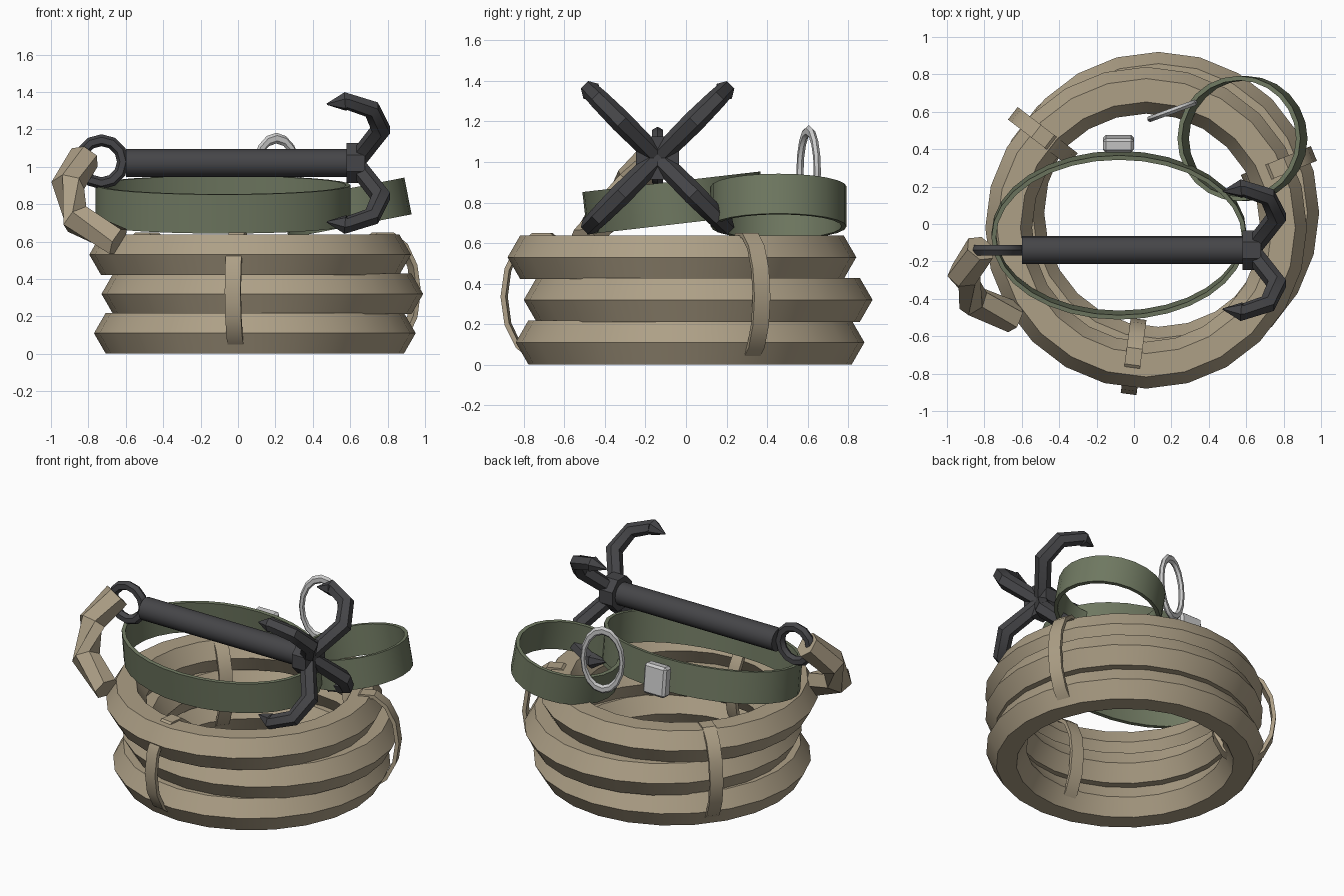
import bpy, bmesh
from math import sin, cos, pi, radians
from mathutils import Vector, Matrix

if "Cube" in bpy.data.objects:
    bpy.data.objects.remove(bpy.data.objects["Cube"])


def material(name, rgb):
    m = bpy.data.materials.new(name)
    m.diffuse_color = (*rgb, 1)
    m.use_nodes = True
    m.node_tree.nodes["Principled BSDF"].inputs["Base Color"].default_value = m.diffuse_color
    return m


ROPE = material("rope_tan", (0.42, 0.35, 0.24))
WEB = material("webbing_green", (0.16, 0.19, 0.12))
IRON = material("dark_iron", (0.06, 0.06, 0.065))


def finish(bm, name, mat, angle=30):
    bmesh.ops.recalc_face_normals(bm, faces=bm.faces)
    me = bpy.data.meshes.new(name)
    bm.to_mesh(me)
    bm.free()
    ob = bpy.data.objects.new(name, me)
    bpy.context.collection.objects.link(ob)
    if mat:
        me.materials.append(mat)
    bpy.ops.object.select_all(action='DESELECT')
    ob.select_set(True)
    bpy.context.view_layer.objects.active = ob
    bpy.ops.object.shade_smooth_by_angle(angle=radians(angle))
    return ob


def skin(bm, loops, closed):
    rows = [[bm.verts.new(p) for p in loop] for loop in loops]
    n = len(rows)
    for i in range(n if closed else n - 1):
        a, b = rows[i], rows[(i + 1) % n]
        for j in range(len(a)):
            k = (j + 1) % len(a)
            bm.faces.new((a[j], a[k], b[k], b[j]))
    if not closed:
        bm.faces.new(rows[0])
        bm.faces.new(rows[-1])


def ngon(n, r, start=0.0):
    return [(r * cos(start + 2 * pi * i / n), r * sin(start + 2 * pi * i / n)) for i in range(n)]


def rect(w, h):
    return [(w / 2, -h / 2), (w / 2, h / 2), (-w / 2, h / 2), (-w / 2, -h / 2)]


# elliptical ring with radii a, b and a (radial, axial) profile
def ring(name, a, b, profile, n, matrix, mat):
    bm = bmesh.new()
    loops = []
    for i in range(n):
        t = 2 * pi * i / n
        loops.append([matrix @ Vector(((a + u) * cos(t), (b + u) * sin(t), v)) for u, v in profile])
    skin(bm, loops, True)
    return finish(bm, name, mat)


# tube through points with one radius per point
def tube(name, pts, radii, sides, mat, ref):
    pts = [Vector(p) for p in pts]
    ref = Vector(ref)
    bm = bmesh.new()
    loops = []
    for i, p in enumerate(pts):
        d = Vector()
        if i:
            d += (p - pts[i - 1]).normalized()
        if i < len(pts) - 1:
            d += (pts[i + 1] - p).normalized()
        d.normalize()
        s = (ref - d * ref.dot(d)).normalized()
        t = d.cross(s)
        loops.append([p + s * u + t * v for u, v in ngon(sides, radii[i])])
    skin(bm, loops, False)
    return finish(bm, name, mat)


def place(x, y, z):
    return Matrix.Translation((x, y, z))


def rot(deg, axis):
    return Matrix.Rotation(radians(deg), 4, axis)


# stacked rope coils
for i, (x, y, z) in enumerate([(0.09, 0.02, 0.11), (0.13, 0.06, 0.32), (0.065, -0.02, 0.53)]):
    ring(f"rope_coil_{i + 1}", 0.735, 0.735, ngon(6, 0.125), 24, place(x, y, z), ROPE)

# ties binding the coils
for i in range(3):
    a = 22.4 + 120 * i
    c = Vector((0.095, 0.02, 0.335)) + 0.735 * Vector((cos(radians(a)), sin(radians(a)), 0))
    ring(f"coil_tie_{i + 1}", 0.19, 0.31, rect(0.025, 0.085), 14,
         place(*c) @ rot(a, 'Z') @ rot(90, 'X'), ROPE)

# rope tail from the eye down to the top coil
tube("rope_tail", [(-0.82, -0.13, 1.05), (-0.91, -0.27, 0.90), (-0.86, -0.41, 0.72), (-0.64, -0.50, 0.60)],
     [0.085, 0.09, 0.09, 0.085], 6, ROPE, (0.3, -0.8, -0.3))

# webbing loops
ring("large_strap_loop", 0.67, 0.43, rect(0.024, 0.21), 32,
     place(-0.08, -0.06, 0.798) @ rot(6.6, 'X'), WEB)
ring("small_strap_loop", 0.323, 0.323, rect(0.024, 0.2), 24,
     place(0.58, 0.457, 0.78) @ rot(-11, 'Y'), WEB)

# buckle on the back of the large loop
bm = bmesh.new()
bmesh.ops.create_cube(bm, size=1, matrix=place(-0.083, 0.43, 0.83) @ rot(6.6, 'X')
                      @ Matrix.Diagonal((0.165, 0.075, 0.2, 1)))
bmesh.ops.bevel(bm, geom=bm.edges[:], offset=0.015, segments=1, affect='EDGES')
finish(bm, "strap_buckle", None)

# upright metal ring
ring("metal_ring", 0.125, 0.125, ngon(6, 0.018), 16,
     place(0.205, 0.605, 0.953) @ rot(20, 'Z') @ rot(90, 'X') @ Matrix.Diagonal((1, 1.6, 1, 1)), None)

# grapnel: shaft, hub, eye
HY, HZ = -0.14, 1.02
tube("hook_shaft", [(-0.60, HY, HZ), (0.60, HY, HZ)], [0.075] * 2, 16, IRON, (0, 0, 1))
tube("hook_hub", [(0.58, HY, HZ), (0.68, HY, HZ)], [0.115] * 2, 8, IRON, (0, 0.383, 0.924))
ring("hook_eye", 0.115, 0.115, ngon(6, 0.032), 12, place(-0.73, HY, 1.027) @ rot(90, 'X'), IRON)

# four curved claws, given as (x, distance from the shaft axis, thickness)
CLAW = [(0.64, 0.03, 0.05), (0.765, 0.255, 0.055), (0.715, 0.405, 0.05),
        (0.585, 0.465, 0.045), (0.575, 0.465, 0.052), (0.475, 0.445, 0.004)]
for i in range(4):
    a = pi / 4 + i * pi / 2
    tube(f"hook_claw_{i + 1}", [(x, HY + r * cos(a), HZ + r * sin(a)) for x, r, w in CLAW],
         [w for x, r, w in CLAW], 6, IRON, (0, -sin(a), cos(a)))
